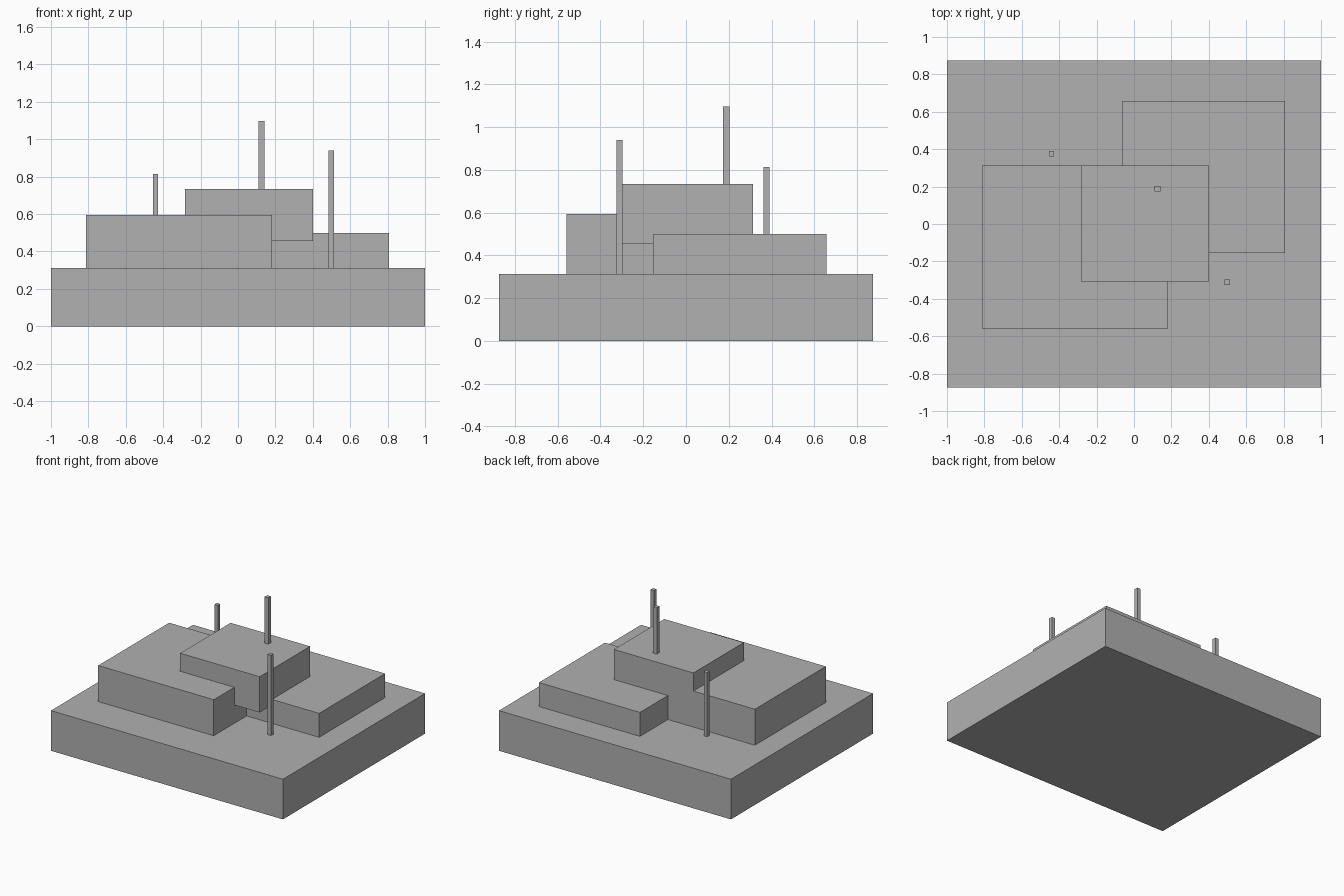
import bpy
import bmesh
from mathutils import Matrix, Vector

old = bpy.data.objects.get("Cube")
if old:
    bpy.data.objects.remove(old, do_unlink=True)

# Single flat grey
grey = bpy.data.materials.new("plain grey")
grey.use_nodes = True
colour = (0.44, 0.44, 0.44, 1.0)
grey.diffuse_color = colour
grey.node_tree.nodes["Principled BSDF"].inputs["Base Color"].default_value = colour


def block(name, low, high):
    """Box spanning two opposite corners."""
    low, high = Vector(low), Vector(high)
    bm = bmesh.new()
    bmesh.ops.create_cube(bm, size=1)
    size = high - low
    bm.transform(Matrix.Diagonal((*size, 1)))
    mesh = bpy.data.meshes.new(name)
    bm.to_mesh(mesh)
    bm.free()
    mesh.materials.append(grey)
    obj = bpy.data.objects.new(name, mesh)
    obj.location = (low + high) / 2
    bpy.context.collection.objects.link(obj)
    return obj


def post(name, x, y, bottom, top, width):
    """Thin square post standing on a surface."""
    h = width / 2
    return block(name, (x - h, y - h, bottom), (x + h, y + h, top))


DECK = 0.313   # top of the base
ROOF = 0.735   # top of the upper block

# Base slab and the stacked blocks
block("base_slab", (-1, -0.875, 0), (1, 0.875, DECK))
block("right_block", (-0.813, -0.56, DECK), (0.183, 0.313, 0.594))
block("left_block", (-0.063, -0.155, DECK), (0.808, 0.657, 0.5))
block("upper_block", (-0.283, -0.307, 0.456), (0.402, 0.313, ROOF))

# Posts
post("back_post", -0.441, 0.376, DECK, 0.814, 0.029)
post("roof_post", 0.125, 0.188, ROOF, 1.097, 0.031)
post("front_post", 0.498, -0.311, DECK, 0.939, 0.03)
